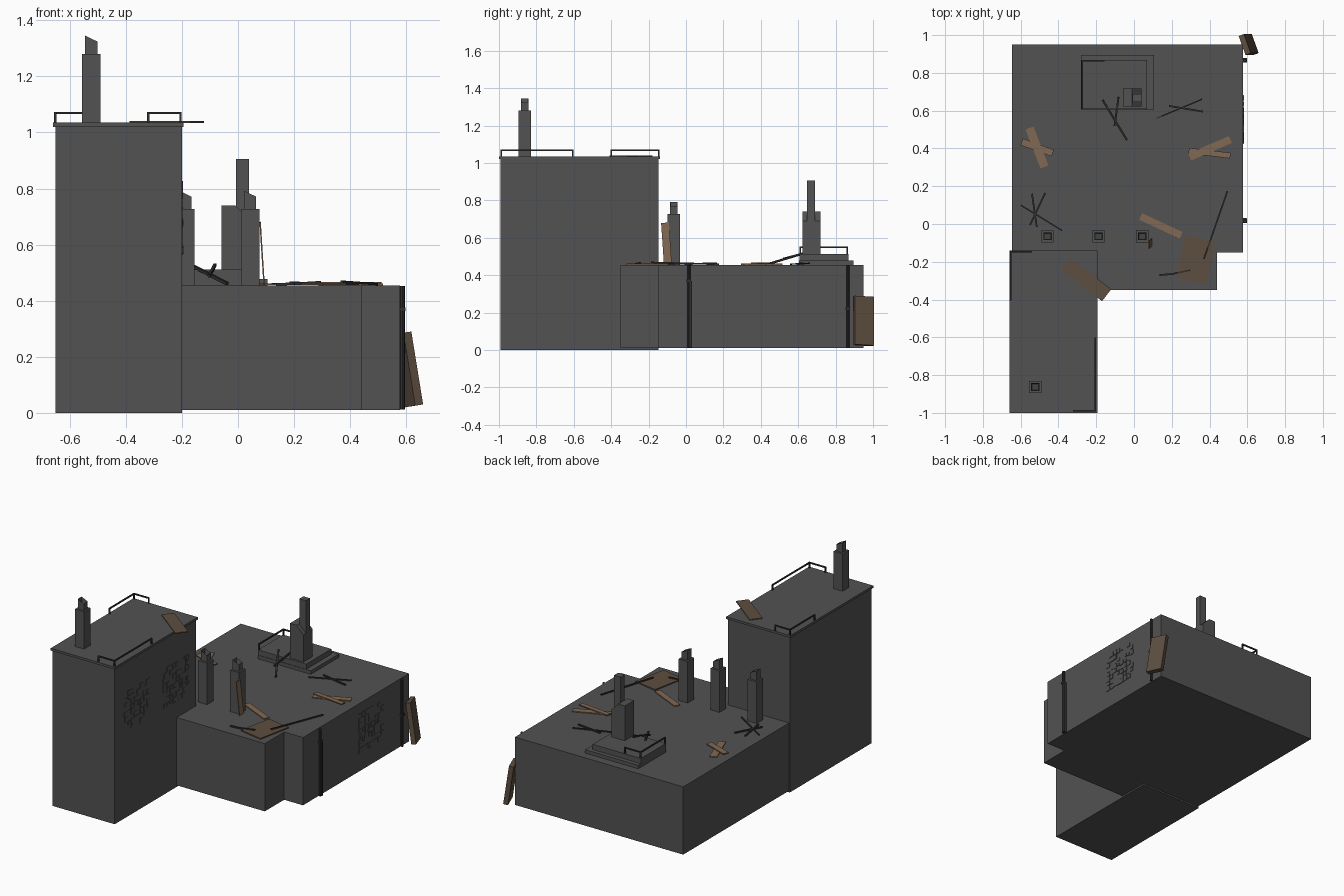
import bpy, bmesh, math, random
from mathutils import Vector, Matrix

if "Cube" in bpy.data.objects:
    bpy.data.objects.remove(bpy.data.objects["Cube"])

random.seed(7)

def material(name, c):
    m = bpy.data.materials.new(name)
    m.diffuse_color = (*c, 1)
    m.use_nodes = True
    m.node_tree.nodes["Principled BSDF"].inputs["Base Color"].default_value = m.diffuse_color
    return m

STONE = material("dark_stone", (0.085, 0.085, 0.085))
IRON = material("iron", (0.03, 0.03, 0.03))
WOOD = material("wood", (0.22, 0.14, 0.085))
OLD = material("old_wood", (0.11, 0.075, 0.05))

def finish(name, bm, mat):
    bmesh.ops.recalc_face_normals(bm, faces=bm.faces)
    me = bpy.data.meshes.new(name)
    bm.to_mesh(me)
    bm.free()
    me.materials.append(mat)
    ob = bpy.data.objects.new(name, me)
    bpy.context.collection.objects.link(ob)
    return ob

def add_box(bm, lo, hi):
    lo, hi = Vector(lo), Vector(hi)
    m = Matrix.Translation((lo + hi) / 2) @ Matrix.Diagonal((*(hi - lo), 1))
    return bmesh.ops.create_cube(bm, size=1, matrix=m)["verts"]

def box(name, lo, hi, mat=STONE):
    bm = bmesh.new()
    add_box(bm, lo, hi)
    return finish(name, bm, mat)

def add_beam(bm, a, b, width, thick, side=None):
    # bar from a to b; its width runs roughly along side
    a, b = Vector(a), Vector(b)
    d = (b - a).normalized()
    s = Vector(side) if side else d.cross(Vector((0, 0, 1)))
    s = (s - d * s.dot(d)).normalized()
    n = d.cross(s)
    m = Matrix.Translation((a + b) / 2) @ Matrix((s, d, n)).transposed().to_4x4()
    m = m @ Matrix.Diagonal((width, (b - a).length, thick, 1))
    bmesh.ops.create_cube(bm, size=1, matrix=m)

def beam(name, a, b, width, thick, mat, side=None):
    bm = bmesh.new()
    add_beam(bm, a, b, width, thick, side)
    return finish(name, bm, mat)

def extrude_profile(name, pts, y0, y1):
    # x-z outline swept along y
    bm = bmesh.new()
    f = bm.faces.new([bm.verts.new((x, y0, z)) for x, z in pts])
    ext = bmesh.ops.extrude_face_region(bm, geom=[f])["geom"]
    bmesh.ops.translate(bm, vec=(0, y1 - y0, 0),
                        verts=[v for v in ext if isinstance(v, bmesh.types.BMVert)])
    return finish(name, bm, STONE)

# main volumes
ROOF, TOP = 0.455, 1.035
box("low_block", (-0.645, -0.15, 0.01), (0.577, 0.95, ROOF))
box("front_extension", (-0.21, -0.35, 0.01), (0.44, -0.14, ROOF))
box("tower", (-0.65, -0.993, 0), (-0.2, -0.148, 1.02))
box("tower_roof_slab", (-0.66, -1.0, 1.02), (-0.194, -0.14, TOP))

# chimneys with a slanted hollow pot
def chimney(name, x, y, z):
    bm = bmesh.new()
    add_box(bm, (x - 0.033, y - 0.033, z - 0.005), (x + 0.033, y + 0.033, z + 0.245 + (z < 1) * 0.027))
    base = z + 0.245 + (z < 1) * 0.027
    vs = add_box(bm, (x - 0.022, y - 0.02, base), (x + 0.022, y + 0.02, base + 0.065))
    top = [v for v in vs if v.co.z > base + 0.01]
    for v in top:
        if v.co.x > x:
            v.co.z -= 0.021
    face = next(f for f in bm.faces if all(v in top for v in f.verts))
    bmesh.ops.inset_individual(bm, faces=[face], thickness=0.006)
    bmesh.ops.translate(bm, verts=face.verts, vec=(0, 0, -0.035))
    finish(name, bm, STONE)

chimney("tower_chimney", -0.523, -0.863, TOP)
for i, x in enumerate((-0.458, -0.188, 0.043)):
    chimney(f"roof_chimney_{i}", x, -0.065, ROOF)

# stepped plinth and large stack
box("plinth_lower", (-0.28, 0.605, ROOF - 0.01), (0.105, 0.895, 0.478))
box("plinth_upper", (-0.28, 0.608, 0.47), (0.07, 0.868, 0.512))
extrude_profile("stack_base", [(-0.058, 0.505), (0.04, 0.505), (0.04, 0.69), (-0.01, 0.74), (-0.058, 0.74)], 0.622, 0.718)
box("stack_shaft", (-0.008, 0.647, 0.66), (0.04, 0.689, 0.905))

# railings with posts at each path point
def railing(name, pts, z, h):
    bm = bmesh.new()
    for x, y in pts:
        add_box(bm, (x - 0.004, y - 0.004, z - 0.005), (x + 0.004, y + 0.004, z + h))
    for (x0, y0), (x1, y1) in zip(pts, pts[1:]):
        add_beam(bm, (x0, y0, z + h - 0.004), (x1, y1, z + h - 0.004), 0.008, 0.008)
    finish(name, bm, IRON)

railing("tower_rail_back", [(-0.652, -0.4), (-0.652, -0.147), (-0.545, -0.147)], TOP, 0.038)
railing("tower_rail_front", [(-0.205, -0.605), (-0.205, -0.988), (-0.32, -0.988)], TOP, 0.038)
railing("plinth_rail", [(-0.275, 0.612), (-0.275, 0.863), (-0.16, 0.863)], 0.512, 0.042)

# broken windows: scattered thin panes
def window(name, x, yc, zc, n=8, w=0.26):
    bm = bmesh.new()
    s = w / n
    for i in range(n):
        for j in range(n):
            corner = i in (0, n - 1) and j in (0, n - 1)
            if random.random() < (0.6 if corner else 0.25):
                continue
            k = s * random.choice((0.95, 0.95, 0.95, 0.75, 0.6)) / 2
            y = yc - w / 2 + (i + 0.5) * s + random.uniform(-0.003, 0.003)
            z = zc - w / 2 + (j + 0.5) * s + random.uniform(-0.003, 0.003)
            add_box(bm, (x - 0.003, y - k, z - k), (x + random.uniform(0.002, 0.005), y + k, z + k))
    finish(name, bm, IRON if random.random() < 0 else STONE)

window("tower_window_front", -0.2, -0.765, 0.695)
window("tower_window_back", -0.2, -0.362, 0.695)
window("low_window", 0.577, 0.555, 0.26)

# drainpipes with a joint bracket
for i, (y, zj) in enumerate(((0.016, 0.37), (0.866, 0.22))):
    bm = bmesh.new()
    r = 0.009
    bmesh.ops.create_cone(bm, cap_ends=True, segments=8, radius1=r, radius2=r, depth=0.44,
                          matrix=Matrix.Translation((0.586, y, 0.232)))
    add_box(bm, (0.575, y - 0.012, zj - 0.006), (0.597, y + 0.012, zj + 0.006))
    if i == 0:
        add_box(bm, (0.576, y + 0.002, 0.012), (0.596, y + 0.015, zj))
    finish(f"drainpipe_{i}", bm, IRON)

# loose planks lying on the roof: x0, y0, x1, y1, width, z
planks = [
    (-0.553, 0.508, -0.474, 0.302, 0.045, 0.458), (-0.595, 0.435, -0.43, 0.375, 0.038, 0.464),
    (0.295, 0.355, 0.51, 0.447, 0.04, 0.458), (0.29, 0.388, 0.51, 0.362, 0.03, 0.464),
    (0.035, 0.04, 0.25, -0.06, 0.038, 0.459),
]
for i, (x0, y0, x1, y1, w, z) in enumerate(planks):
    beam(f"plank_{i}", (x0, y0, z), (x1, y1, z), w, 0.006, WOOD)
beam("roof_sheet", (0.35, -0.078, 0.459), (0.305, -0.303, 0.459), 0.165, 0.007, OLD)
beam("tower_sheet", (-0.362, -0.21, 1.037), (-0.145, -0.377, 1.037), 0.08, 0.006, OLD)
beam("leaning_plank", (0.079, -0.112, 0.68), (0.093, -0.097, 0.457), 0.042, 0.005, WOOD, (0, 1, 0))
beam("leaning_board", (0.586, 0.95, 0.285), (0.628, 0.95, 0.025), 0.107, 0.03, OLD, (-0.37, 1, 0))

# fallen sticks: ends and thickness
sticks = [
    ((-0.165, 0.655, 0.525), (-0.038, 0.445, 0.461), 0.011), ((-0.082, 0.67, 0.528), (-0.103, 0.52, 0.488), 0.01),
    ((0.12, 0.56, 0.459), (0.36, 0.66, 0.463), 0.007), ((0.185, 0.625, 0.464), (0.365, 0.595, 0.459), 0.009),
    ((-0.54, 0.16, 0.459), (-0.515, -0.015, 0.463), 0.009), ((-0.47, 0.165, 0.464), (-0.55, -0.005, 0.459), 0.009),
    ((-0.6, 0.1, 0.46), (-0.38, -0.035, 0.465), 0.007), ((0.495, 0.175, 0.459), (0.37, -0.185, 0.468), 0.008),
    ((0.135, -0.27, 0.459), (0.2, -0.265, 0.46), 0.009), ((0.2, -0.265, 0.46), (0.295, -0.245, 0.466), 0.009),
]
for i, (a, b, t) in enumerate(sticks):
    beam(f"stick_{i}", a, b, t, t, IRON)
